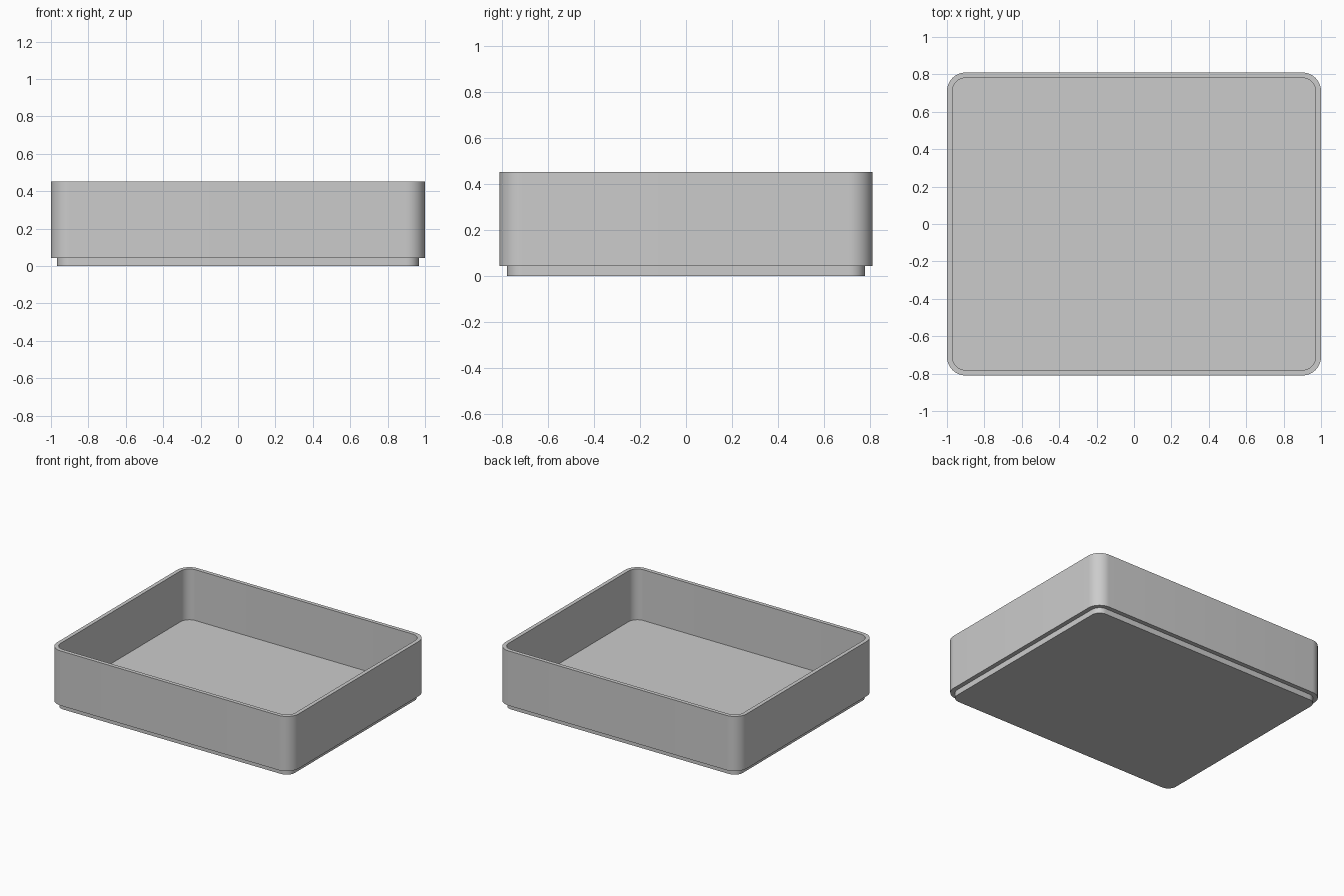
import bpy
import bmesh
from math import cos, sin, pi, radians

cube = bpy.data.objects.get("Cube")
if cube:
    bpy.data.objects.remove(cube, do_unlink=True)

HALF_X, HALF_Y, RADIUS = 1.0, 0.81, 0.1
WALL, STEP = 0.029, 0.033
HEIGHT, FOOT, FLOOR = 0.451, 0.042, 0.071
SEGMENTS = 12

grey = bpy.data.materials.new("light grey")
grey.use_nodes = True
colour = (0.6, 0.6, 0.6, 1)
grey.diffuse_color = colour
grey.node_tree.nodes["Principled BSDF"].inputs["Base Color"].default_value = colour


def ring(bm, inset, z):
    """Rounded rectangle of vertices, inset from the outer wall."""
    r = RADIUS - inset
    verts = []
    for corner, (sx, sy) in enumerate(((1, 1), (-1, 1), (-1, -1), (1, -1))):
        for i in range(SEGMENTS + 1):
            a = (corner + i / SEGMENTS) * pi / 2
            verts.append(bm.verts.new((sx * (HALF_X - RADIUS) + r * cos(a),
                                       sy * (HALF_Y - RADIUS) + r * sin(a), z)))
    return verts


# Tray section from the underside, up the outer wall, over the rim, to the floor
section = [(STEP, 0), (STEP, FOOT), (0, FOOT), (0, HEIGHT), (WALL, HEIGHT), (WALL, FLOOR)]
bm = bmesh.new()
rings = [ring(bm, inset, z) for inset, z in section]
for low, high in zip(rings, rings[1:]):
    n = len(low)
    for i in range(n):
        j = (i + 1) % n
        bm.faces.new((low[i], low[j], high[j], high[i]))

# Underside and inner floor
bm.faces.new(rings[0][::-1])
bm.faces.new(rings[-1])

mesh = bpy.data.meshes.new("tray")
bm.to_mesh(mesh)
bm.free()
mesh.materials.append(grey)
tray = bpy.data.objects.new("tray", mesh)
bpy.context.collection.objects.link(tray)

# Smooth corners with crisp rim, step and floor edges
bpy.ops.object.select_all(action="DESELECT")
tray.select_set(True)
bpy.context.view_layer.objects.active = tray
bpy.ops.object.shade_smooth_by_angle(angle=radians(30))
